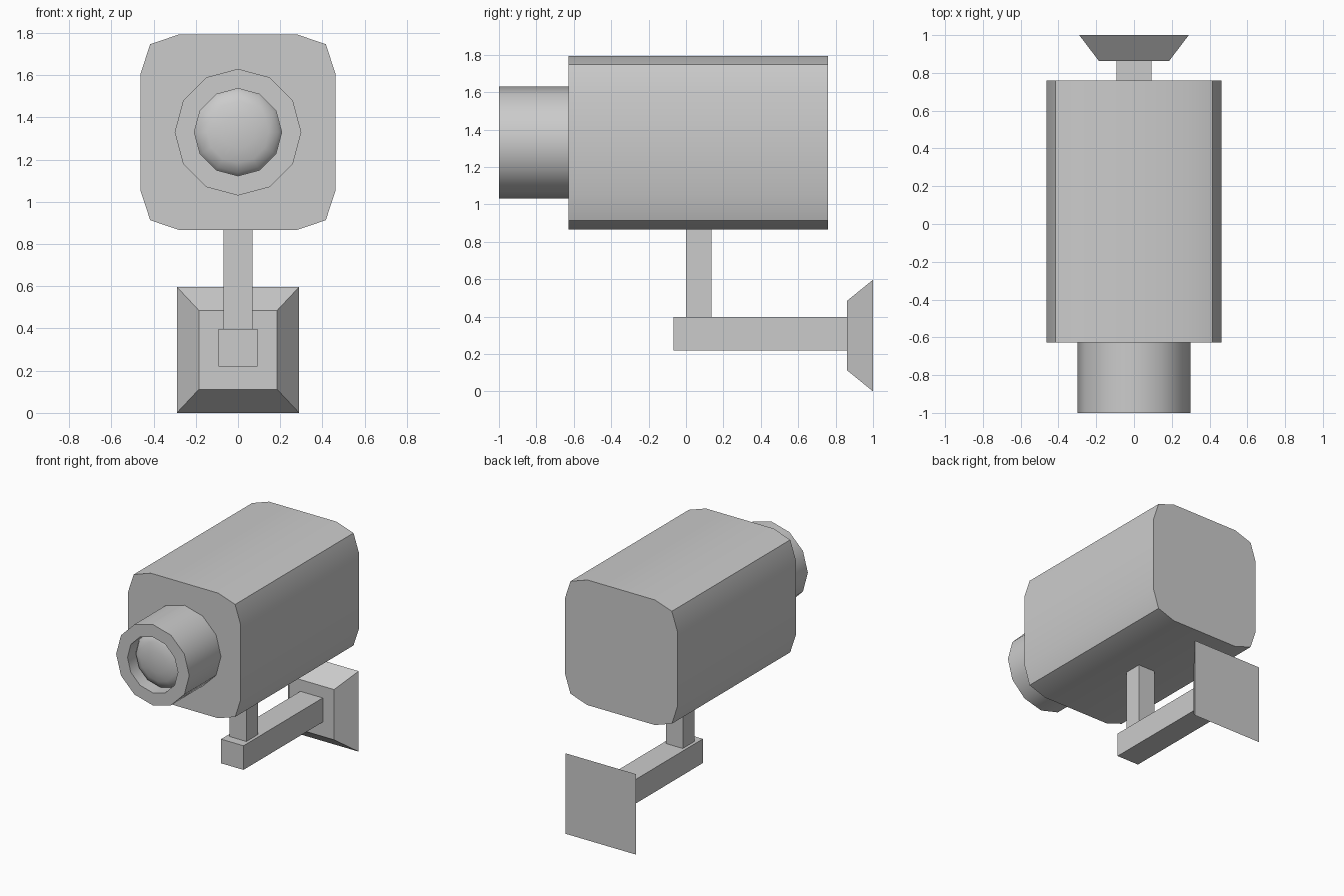
import bpy, bmesh, math

if "Cube" in bpy.data.objects:
    bpy.data.objects.remove(bpy.data.objects["Cube"])


def finish(name, bm, smooth=False):
    bmesh.ops.remove_doubles(bm, verts=bm.verts, dist=1e-5)
    bmesh.ops.recalc_face_normals(bm, faces=bm.faces)
    mesh = bpy.data.meshes.new(name)
    bm.to_mesh(mesh)
    bm.free()
    ob = bpy.data.objects.new(name, mesh)
    bpy.context.collection.objects.link(ob)
    if smooth:
        bpy.ops.object.select_all(action='DESELECT')
        ob.select_set(True)
        bpy.context.view_layer.objects.active = ob
        bpy.ops.object.shade_smooth_by_angle(angle=math.radians(35))
    return ob


def loft(name, sections, smooth=False):
    """Bridge equal-sized loops of points and cap both ends."""
    bm = bmesh.new()
    rings = [[bm.verts.new(p) for p in s] for s in sections]
    n = len(rings[0])
    for a, b in zip(rings, rings[1:]):
        for i in range(n):
            j = (i + 1) % n
            bm.faces.new((a[i], a[j], b[j], b[i]))
    bm.faces.new(rings[0])
    bm.faces.new(rings[-1])
    return finish(name, bm, smooth)


def rect(hx, z0, z1, y):
    return [(-hx, y, z0), (hx, y, z0), (hx, y, z1), (-hx, y, z1)]


# Camera housing: rounded-corner outline, mirrored into four quadrants
corner = [(0.462, 0.277), (0.416, 0.417), (0.277, 0.464)]
outline = []
for sx, sz in ((1, 1), (-1, 1), (-1, -1), (1, -1)):
    pts = corner if sx * sz > 0 else corner[::-1]
    outline += [(sx * x, 1.33 + sz * z) for x, z in pts]
loft("camera_housing", [[(x, y, z) for x, z in outline] for y in (-0.628, 0.76)], True)

# Lens barrel with recessed domed glass, lathed in 12 sides
R, RIM, BULGE = 0.207, -0.9, 0.06
profile = [(0, -0.628), (0.3, -0.628), (0.3, -1.0), (R, -1.0)]
for k in range(5):
    t = k / 4 * math.pi / 2
    profile.append((R * math.cos(t) if k < 4 else 0, RIM - BULGE * math.sin(t)))
bm = bmesh.new()
verts = [bm.verts.new((0, y, 1.33 + r)) for r, y in profile]
edges = [bm.edges.new(pair) for pair in zip(verts, verts[1:])]
bmesh.ops.spin(bm, geom=verts + edges, cent=(0, 0, 1.33), axis=(0, 1, 0),
               angle=math.tau, steps=12, use_merge=True)
finish("lens_barrel", bm, True)

# Mounting bracket: post, arm and tapered wall plate
loft("support_post", [rect(0.069, 0.398, 0.87, y) for y in (0.0, 0.136)])
loft("bracket_arm", [rect(0.092, 0.219, 0.398, y) for y in (-0.067, 0.865)])
loft("wall_plate", [rect(0.185, 0.112, 0.485, 0.862), rect(0.29, 0.0, 0.597, 1.0)])
